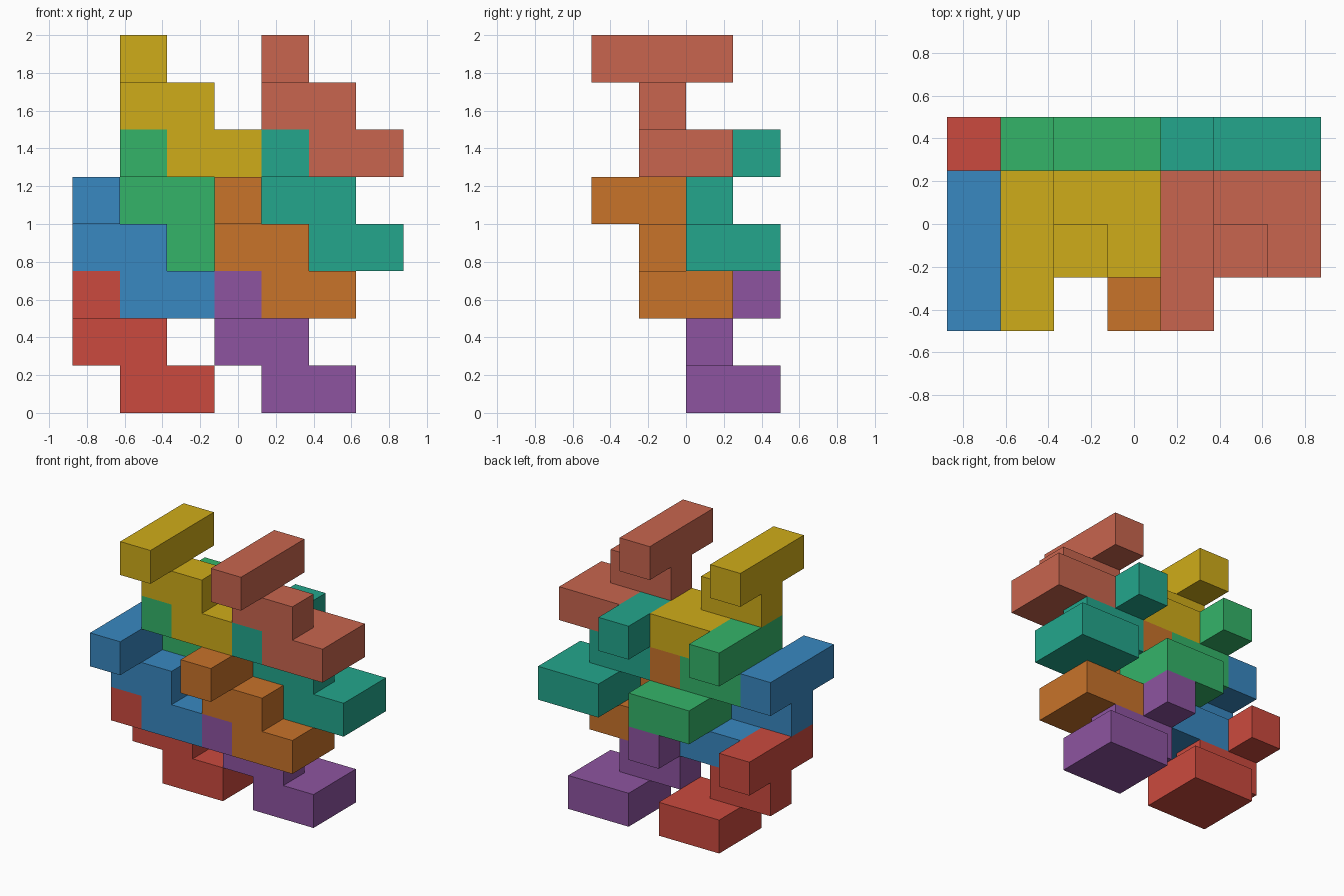
import bpy, bmesh
from math import radians
from mathutils import Vector

if "Cube" in bpy.data.objects:
    bpy.data.objects.remove(bpy.data.objects["Cube"])

S = 0.25                                   # cell size
ORIGIN = Vector((-0.875, -0.5, 0))

# One stepped puzzle block: a foot, a two-cell riser and a long top bar
CELLS = {(0, j, 2) for j in range(3)} | {(0, 1, 1), (1, 1, 1)} \
    | {(i, j, 0) for i in (1, 2) for j in (1, 2)}


def srgb(r, g, b):
    lin = lambda c: c / 12.92 if c <= 0.04045 else ((c + 0.055) / 1.055) ** 2.4
    return (lin(r / 255), lin(g / 255), lin(b / 255), 1)


def block_mesh(name):
    """Outer skin of the cells, with flat regions merged."""
    bm = bmesh.new()
    verts = {}

    def corner(p):
        if p not in verts:
            verts[p] = bm.verts.new(Vector(p) * S)
        return verts[p]

    for cell in CELLS:
        for axis in range(3):
            u, v = (axis + 1) % 3, (axis + 2) % 3
            for side in (0, 1):
                near = list(cell)
                near[axis] += 2 * side - 1
                if tuple(near) in CELLS:
                    continue
                ring = []
                for du, dv in ((0, 0), (1, 0), (1, 1), (0, 1)):
                    p = list(cell)
                    p[axis] += side
                    p[u] += du
                    p[v] += dv
                    ring.append(corner(tuple(p)))
                bm.faces.new(ring if side else ring[::-1])
    bmesh.ops.dissolve_limit(bm, angle_limit=radians(1), verts=bm.verts, edges=bm.edges)
    mesh = bpy.data.meshes.new(name)
    bm.to_mesh(mesh)
    bm.free()
    return mesh


# Interlocked blocks: name, cell offset, colour
BLOCKS = [
    ("red_block", (0, 1, 0), (203, 74, 62)),
    ("purple_block", (3, 1, 0), (141, 84, 160)),
    ("blue_block", (0, 0, 2), (56, 136, 193)),
    ("orange_block", (3, 0, 2), (200, 115, 42)),
    ("green_block", (1, 1, 3), (52, 180, 105)),
    ("teal_block", (4, 1, 3), (35, 166, 140)),
    ("yellow_block", (1, 0, 5), (207, 172, 25)),
    ("salmon_block", (4, 0, 5), (200, 101, 78)),
]

for name, offset, rgb in BLOCKS:
    mesh = block_mesh(name)
    mat = bpy.data.materials.new(name + "_colour")
    mat.diffuse_color = srgb(*rgb)
    mat.use_nodes = True
    mat.node_tree.nodes["Principled BSDF"].inputs["Base Color"].default_value = mat.diffuse_color
    mesh.materials.append(mat)
    obj = bpy.data.objects.new(name, mesh)
    obj.location = ORIGIN + Vector(offset) * S
    bpy.context.collection.objects.link(obj)
